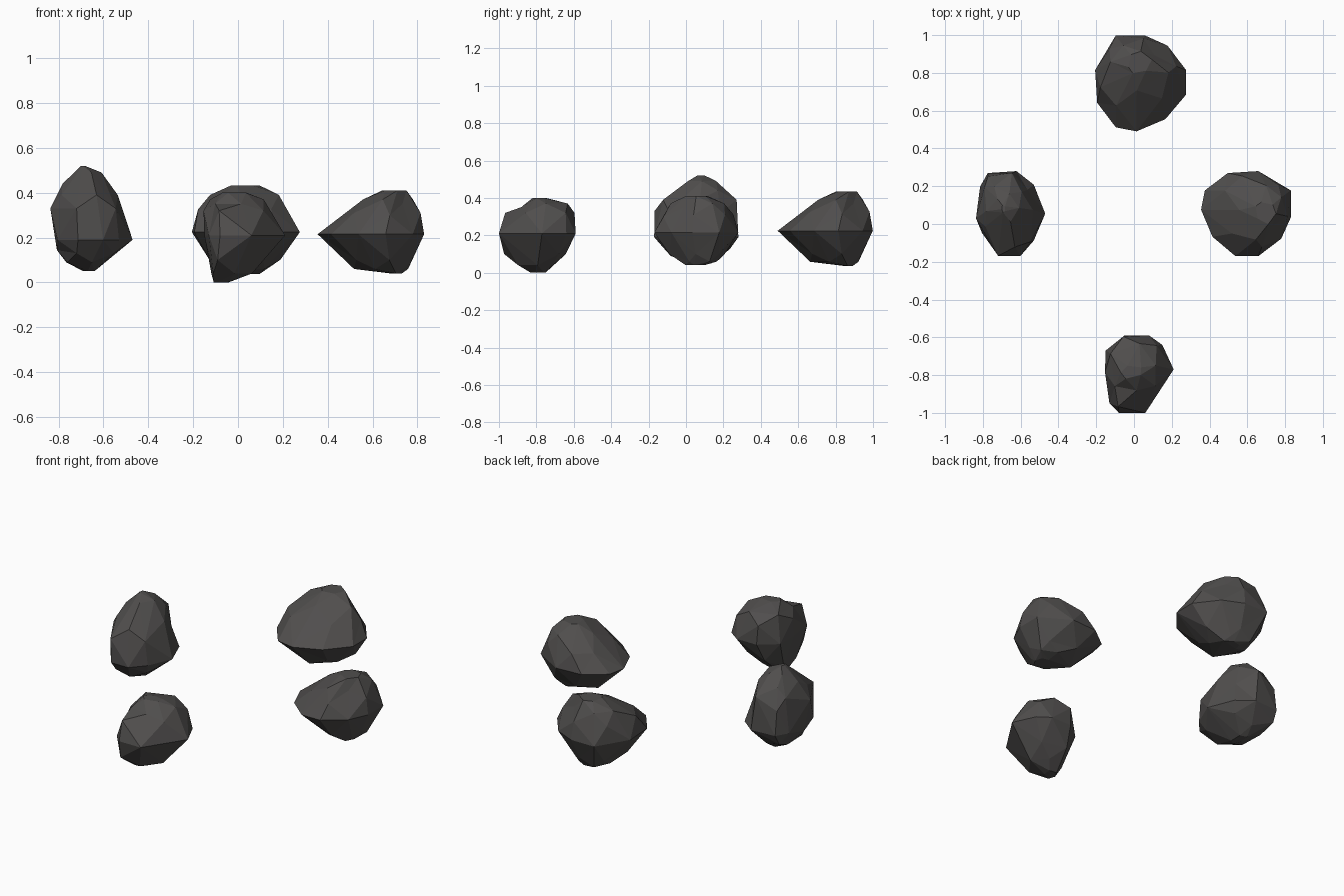
import bpy, bmesh, math, random
from mathutils import Matrix, Vector

if "Cube" in bpy.data.objects:
    bpy.data.objects.remove(bpy.data.objects["Cube"])

mat = bpy.data.materials.new("dark_stone")
mat.diffuse_color = (0.08, 0.076, 0.074, 1)
mat.use_nodes = True
mat.node_tree.nodes["Principled BSDF"].inputs["Base Color"].default_value = mat.diffuse_color


def rock(name, footprint, levels, seed, chips=2):
    """Hull of staggered rings: the footprint outline fitted to each level (z, x0, x1, y0, y1)."""
    rng = random.Random(seed)
    xs, ys = [p[0] for p in footprint], [p[1] for p in footprint]
    widest = max(range(len(levels)), key=lambda i: (levels[i][2] - levels[i][1]) * (levels[i][4] - levels[i][3]))
    bm = bmesh.new()
    for i, (z, x0, x1, y0, y1) in enumerate(levels):
        for j, (px, py) in enumerate(footprint):
            if i != widest and (i + j) % 2:
                continue
            u = (px - min(xs)) / (max(xs) - min(xs))
            v = (py - min(ys)) / (max(ys) - min(ys))
            k = 1.0 if i == widest else rng.uniform(0.95, 1.03)
            bm.verts.new((x0 + (x1 - x0) * (0.5 + (u - 0.5) * k),
                          y0 + (y1 - y0) * (0.5 + (v - 0.5) * k), z))
    hull = bmesh.ops.convex_hull(bm, input=bm.verts[:])
    loose = {g for g in hull["geom_interior"] + hull["geom_unused"] if isinstance(g, bmesh.types.BMVert)}
    bmesh.ops.delete(bm, geom=list(loose), context='VERTS')
    # merge near-flat triangles into broad facets
    bmesh.ops.dissolve_limit(bm, angle_limit=math.radians(9), verts=bm.verts[:], edges=bm.edges[:])
    bmesh.ops.triangulate(bm, faces=bm.faces[:])
    # small chipped creases on the flanks
    mid = Vector((sum(xs) / len(xs), sum(ys) / len(ys), 0.23))
    flank = [v for v in bm.verts if 0.12 < v.co.z < 0.38 and abs(v.co.z - levels[widest][0]) > 0.02]
    for v in rng.sample(flank, min(chips, len(flank))):
        v.co = mid + (v.co - mid) * 0.86
    bmesh.ops.recalc_face_normals(bm, faces=bm.faces[:])
    me = bpy.data.meshes.new(name)
    bm.to_mesh(me)
    bm.free()
    me.materials.append(mat)
    ob = bpy.data.objects.new(name, me)
    bpy.context.collection.objects.link(ob)
    return ob


# tall pointed rock on the left
rock("left_rock",
     [(-.77, .27), (-.62, .28), (-.53, .21), (-.47, .06), (-.53, -.08),
      (-.60, -.16), (-.71, -.16), (-.80, -.04), (-.83, .04), (-.81, .20)],
     [(.05, -.69, -.63, .03, .14), (.09, -.78, -.58, -.08, .20), (.13, -.83, -.50, -.12, .24),
      (.19, -.835, -.47, -.17, .28), (.33, -.835, -.49, -.17, .27), (.39, -.81, -.53, -.12, .27),
      (.44, -.78, -.56, -.05, .21), (.49, -.73, -.61, .01, .16), (.52, -.70, -.68, .06, .10)], 3)

# wedge-ended rock on the right
right = rock("right_rock",
     [(.50, .27), (.66, .28), (.77, .22), (.83, .18), (.83, .04), (.78, -.07),
      (.66, -.16), (.54, -.16), (.42, -.06), (.36, .08), (.38, .18)],
     [(.04, .66, .73, .00, .10), (.06, .52, .76, -.02, .17), (.10, .49, .78, -.09, .22),
      (.215, .355, .83, -.17, .28), (.31, .47, .81, -.15, .27),
      (.37, .56, .78, -.09, .21), (.41, .64, .75, .00, .12)], 5)

# back rock: same stone, turned a quarter and slightly larger
back = bpy.data.objects.new("back_rock", right.data.copy())
bpy.context.collection.objects.link(back)
back.data.transform(Matrix.Translation((.035, .745, .235)) @ Matrix.Rotation(math.pi / 2, 4, 'Z')
                    @ Matrix.Scale(1.07, 4) @ Matrix.Translation((-.593, -.055, -.225)))

# small rock in front
rock("front_rock",
     [(-.05, -.59), (.08, -.59), (.15, -.64), (.21, -.77), (.14, -.88), (.06, -1.0),
      (-.08, -1.0), (-.13, -.95), (-.15, -.80), (-.15, -.67)],
     [(0, -.11, -.03, -.83, -.75), (.04, -.12, .06, -.90, -.71), (.10, -.14, .12, -.97, -.64),
      (.21, -.15, .21, -1.0, -.59), (.32, -.15, .18, -.97, -.59),
      (.37, -.13, .12, -.90, -.63), (.40, -.07, .06, -.82, -.75)], 8)
